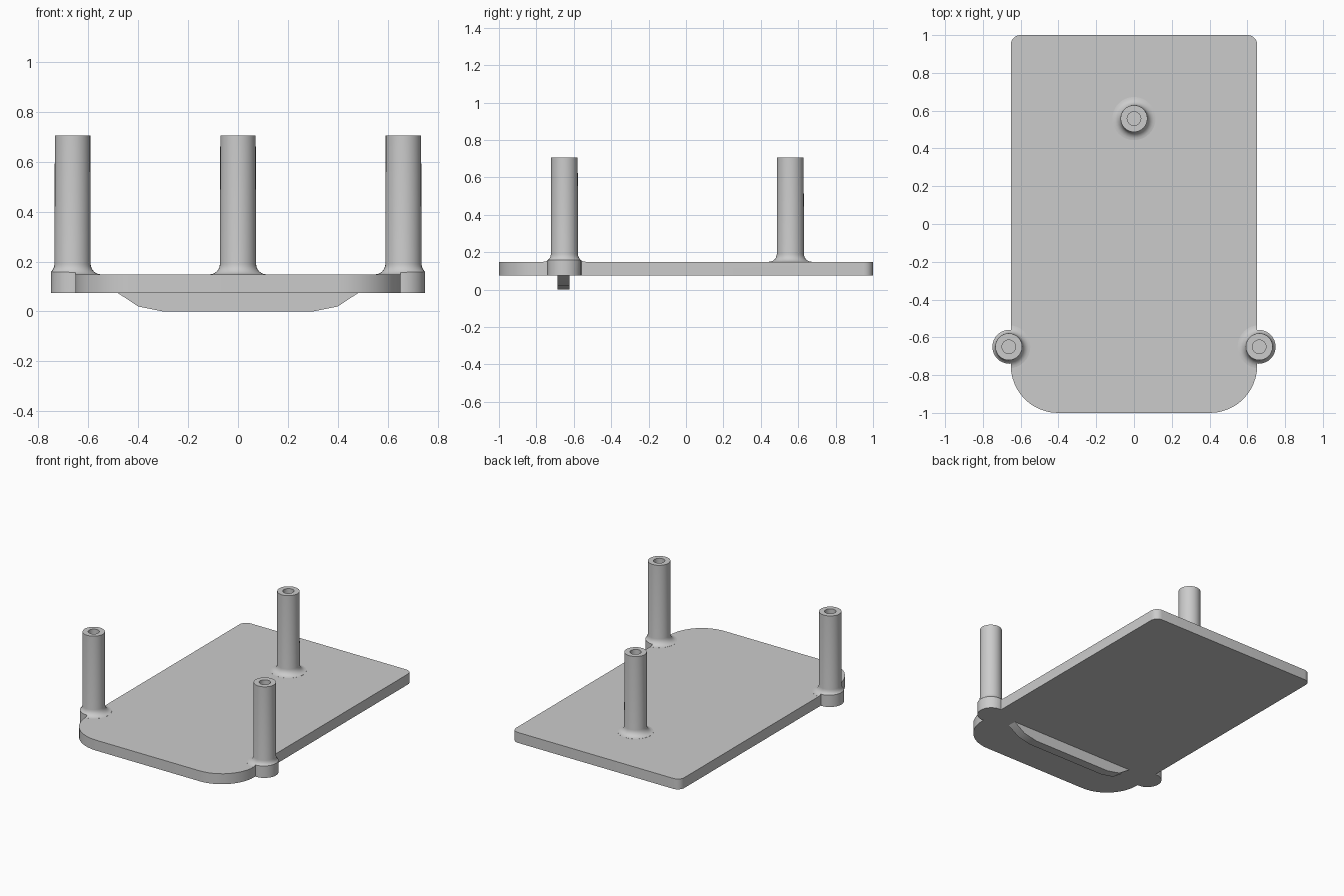
import bpy, bmesh
from math import cos, sin, pi

if "Cube" in bpy.data.objects:
    bpy.data.objects.remove(bpy.data.objects["Cube"])

Z0, Z1 = 0.075, 0.148          # plate underside and top
STUDS = [(0.663, -0.65), (-0.663, -0.65), (0.0, 0.558)]


def finish(bm, name):
    bmesh.ops.remove_doubles(bm, verts=bm.verts, dist=1e-5)
    bmesh.ops.recalc_face_normals(bm, faces=bm.faces)
    me = bpy.data.meshes.new(name)
    bm.to_mesh(me)
    bm.free()
    ob = bpy.data.objects.new(name, me)
    bpy.context.collection.objects.link(ob)
    return ob


def prism(name, pts, vec):
    bm = bmesh.new()
    f = bm.faces.new([bm.verts.new(p) for p in pts])
    r = bmesh.ops.extrude_face_region(bm, geom=[f], use_keep_orig=True)
    moved = [v for v in r["geom"] if isinstance(v, bmesh.types.BMVert)]
    bmesh.ops.translate(bm, verts=moved, vec=vec)
    return finish(bm, name)


def lathe(name, profile, x, y, n=32):
    bm = bmesh.new()
    vs = [bm.verts.new((r, 0, z)) for r, z in profile]
    es = [bm.edges.new(p) for p in zip(vs, vs[1:])]
    bmesh.ops.spin(bm, geom=vs + es, cent=(0, 0, 0), axis=(0, 0, 1),
                   angle=2 * pi, steps=n, use_merge=True)
    bmesh.ops.translate(bm, verts=bm.verts, vec=(x, y, 0))
    return finish(bm, name)


def combine(target, other, op):
    m = target.modifiers.new("bool", 'BOOLEAN')
    m.operation, m.solver, m.object = op, 'EXACT', other
    bpy.context.view_layer.objects.active = target
    bpy.ops.object.modifier_apply(modifier=m.name)
    bpy.data.objects.remove(other, do_unlink=True)


# Footprint: rounded rectangle plus two side lugs, used to trim everything
outline = []
for sx, sy, r, a0 in [(1, 1, 0.05, 0), (-1, 1, 0.05, 90),
                      (-1, -1, 0.25, 180), (1, -1, 0.25, 270)]:
    n = 12 if r > 0.1 else 6
    for i in range(n + 1):
        a = (a0 + 90 * i / n) * pi / 180
        outline.append((sx * (0.652 - r) + r * cos(a),
                        sy * (1 - r) + r * sin(a), -0.2))
footprint = prism("footprint", outline, (0, 0, 1.2))
for x, y in STUDS[:2]:
    lug = lathe("lug", [(0, -0.25), (0.09, -0.25), (0.09, 1.1), (0, 1.1)],
                x * 0.995, y)
    combine(footprint, lug, 'UNION')

# Plate slab
body = prism("base_plate", [(-1.3, -1.3, Z0), (1.3, -1.3, Z0),
                            (1.3, 1.3, Z0), (-1.3, 1.3, Z0)], (0, 0, Z1 - Z0))

# Hollow posts with filleted feet
R, F = 0.0725, 0.042
profile = [(0, 0.16), (0.036, 0.16), (0.036, 0.705), (0.071, 0.705)]
for i in range(7):
    a = pi - i / 6 * pi / 2
    profile.append((R + F + F * cos(a), Z1 + 0.0005 + F - F * sin(a)))
profile += [(R + F, 0.1), (0, 0.1)]
for x, y in STUDS:
    combine(body, lathe("post", profile, x, y), 'UNION')

# Tapered rib under the plate
half = [(0.30, 0), (0.40, 0.02), (0.483, Z0), (0.483, 0.1)]
rib_pts = half + [(-x, z) for x, z in reversed(half)]
rib = prism("rib", [(x, -0.686, z) for x, z in rib_pts], (0, 0.062, 0))
combine(body, rib, 'UNION')

# Trim to the footprint
combine(body, footprint, 'INTERSECT')
bpy.ops.object.select_all(action='DESELECT')
body.select_set(True)
bpy.context.view_layer.objects.active = body
bpy.ops.object.shade_smooth_by_angle(angle=pi / 6)
